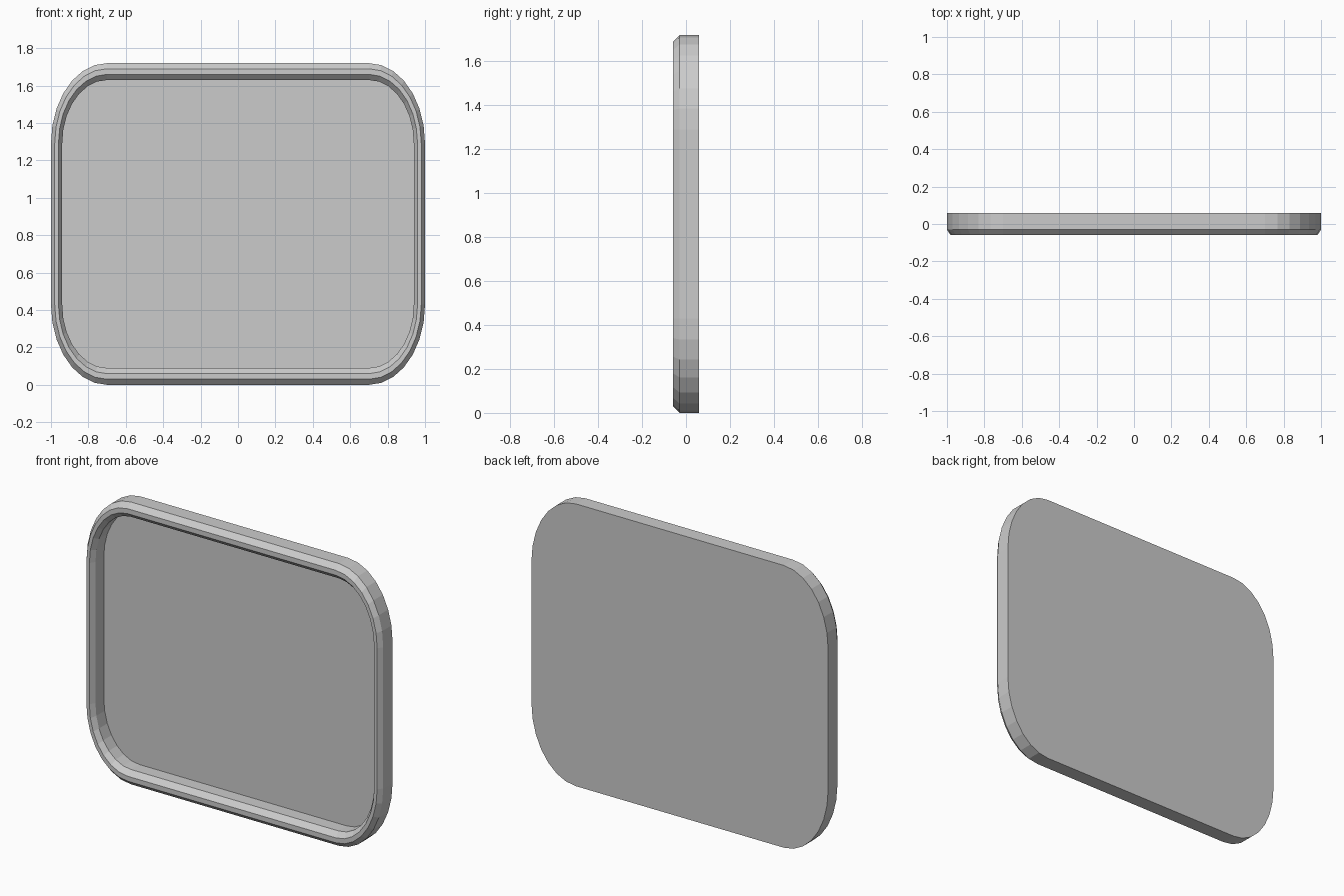
import bpy, bmesh, math

if "Cube" in bpy.data.objects:
    bpy.data.objects.remove(bpy.data.objects["Cube"])

SEG = 7                 # facets per rounded corner
CX, CZ = 0.70, 0.43     # corner centres, from the middle of the panel
RX, RZ = 0.30, 0.43     # elliptical corner radii
MID = 0.86              # height of the panel's middle


def ring(bm, dx, dz, y):
    """Rounded rectangle inset by dx, dz at depth y."""
    verts = []
    for q, (sx, sz) in enumerate([(1, 1), (-1, 1), (-1, -1), (1, -1)]):
        for i in range(SEG + 1):
            a = math.pi / 2 * (q + i / SEG)
            verts.append(bm.verts.new((sx * CX + (RX - dx) * math.cos(a), y,
                                       MID + sz * CZ + (RZ - dz) * math.sin(a))))
    return verts


# Rim cross-section from the back edge, over the lip, to the recess floor
profile = [(0, 0, 0.06), (0, 0, -0.03), (0.02, 0.03, -0.06),
           (0.04, 0.06, -0.06), (0.06, 0.09, -0.03), (0.06, 0.09, 0.05)]

bm = bmesh.new()
rings = [ring(bm, *p) for p in profile]
for a, b in zip(rings, rings[1:]):
    n = len(a)
    for i in range(n):
        j = (i + 1) % n
        bm.faces.new((a[i], a[j], b[j], b[i]))

# Back panel and recessed front panel
bm.faces.new(rings[0])
bm.faces.new(rings[-1])
bmesh.ops.recalc_face_normals(bm, faces=bm.faces[:])

mesh = bpy.data.meshes.new("framed_panel")
bm.to_mesh(mesh)
bm.free()
bpy.context.collection.objects.link(bpy.data.objects.new("framed_panel", mesh))
